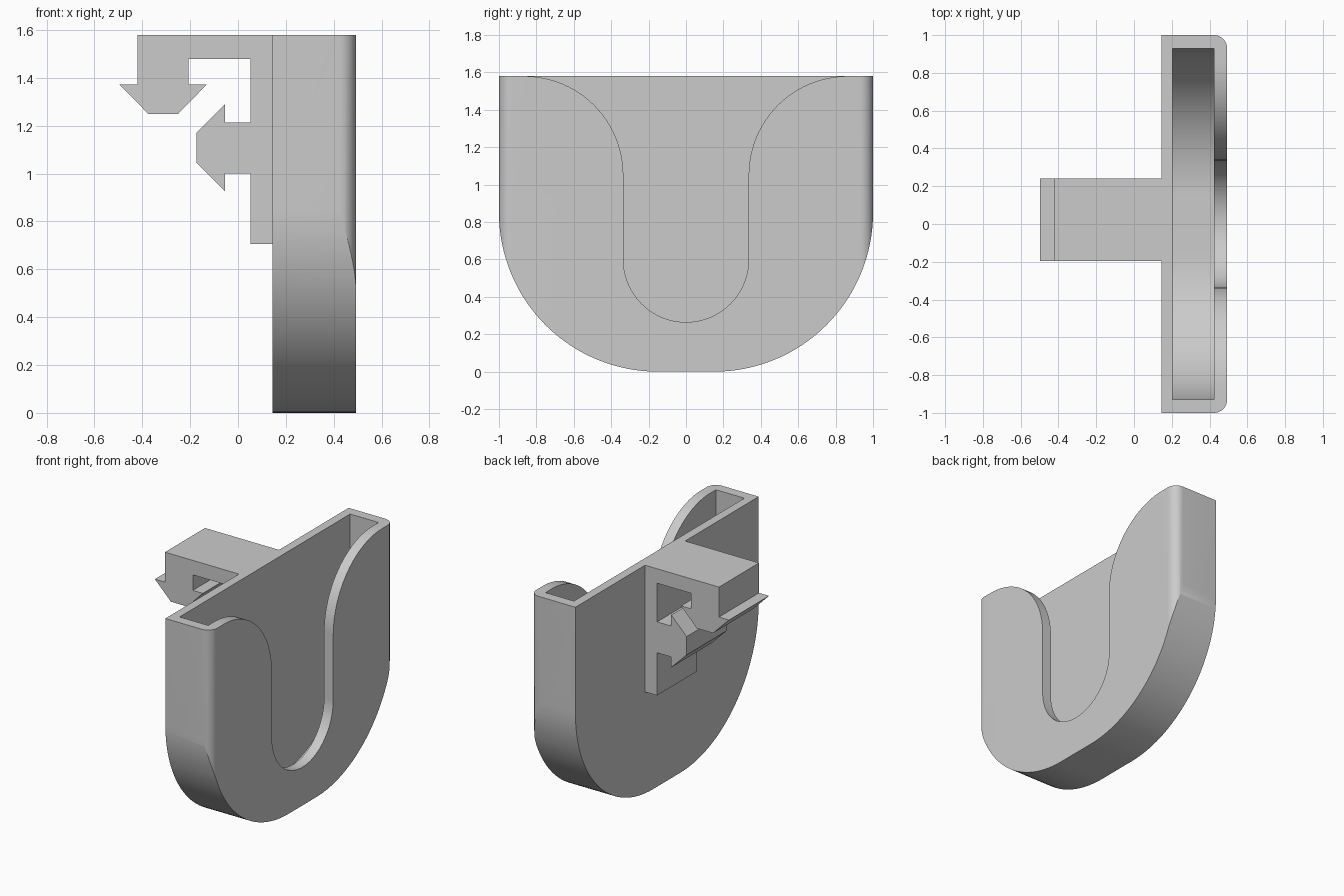
import bpy, bmesh, math
from mathutils import Vector

if "Cube" in bpy.data.objects:
    bpy.data.objects.remove(bpy.data.objects["Cube"])

TOP = 1.58


def arc(cx, cy, r, a0, a1, n=24):
    """Points on a circular arc, angles in degrees."""
    return [(cx + r * math.cos(math.radians(a0 + (a1 - a0) * i / n)),
             cy + r * math.sin(math.radians(a0 + (a1 - a0) * i / n)))
            for i in range(n + 1)]


def prism(name, pts, axis, lo, hi):
    """Extrude a 2D outline along an axis from lo to hi."""
    place = {'x': lambda a, b: (lo, a, b),
             'y': lambda a, b: (a, lo, b),
             'z': lambda a, b: (a, b, lo)}[axis]
    bm = bmesh.new()
    face = bm.faces.new([bm.verts.new(place(a, b)) for a, b in pts])
    ext = bmesh.ops.extrude_face_region(bm, geom=[face])
    step = Vector([(hi - lo) * (axis == k) for k in 'xyz'])
    bmesh.ops.translate(bm, vec=step,
                        verts=[v for v in ext['geom'] if isinstance(v, bmesh.types.BMVert)])
    bmesh.ops.recalc_face_normals(bm, faces=bm.faces)
    me = bpy.data.meshes.new(name)
    bm.to_mesh(me)
    bm.free()
    ob = bpy.data.objects.new(name, me)
    bpy.context.collection.objects.link(ob)
    return ob


def mirrored(half):
    """Close a right-hand outline (bottom to top) with its mirror image."""
    return half + [(-a, b) for a, b in reversed(half) if abs(a) > 1e-6]


def boolean(target, cutter, op):
    mod = target.modifiers.new(op.title(), 'BOOLEAN')
    mod.operation, mod.object, mod.solver = op, cutter, 'EXACT'
    bpy.context.view_layer.objects.active = target
    bpy.ops.object.modifier_apply(modifier=mod.name)
    bpy.data.objects.remove(cutter)


# Cup body: rounded outline, with the front vertical edges filleted
body = prism("cup_body", mirrored(arc(0.15, 0.85, 0.85, -90, 0, 32) + [(1, TOP)]),
             'x', 0.145, 0.493)
plan = [(0.1, -1.1), (0.1, 1.1), (0.423, 1.1)]
plan = ([(0.1, -1.0)] + arc(0.423, -0.93, 0.07, -90, 0, 10)
        + arc(0.423, 0.93, 0.07, 0, 90, 10) + [(0.1, 1.0)])
boolean(body, prism("plan_cutter", plan, 'z', -0.1, TOP + 0.1), 'INTERSECT')

# Hollow pocket, open at the top
pocket = mirrored(arc(0.15, 0.85, 0.78, -90, 0, 32) + [(0.93, TOP + 0.2)])
boolean(body, prism("pocket_cutter", pocket, 'x', 0.205, 0.423), 'DIFFERENCE')

# Flared U opening in the front wall
opening = mirrored(arc(0, 0.6, 0.335, -90, 0) + arc(0.865, 1.05, 0.53, 180, 90)
                   + [(0.865, TOP + 0.2)])
boolean(body, prism("opening_cutter", opening, 'x', 0.4, 0.6), 'DIFFERENCE')

# Mounting clip: plate, top arm with barbed hook, and barbed peg
clip_profile = [
    (0.145, TOP), (-0.42, TOP), (-0.42, 1.373), (-0.497, 1.373), (-0.375, 1.25),
    (-0.25, 1.25), (-0.13, 1.373), (-0.207, 1.373), (-0.207, 1.48), (0.053, 1.48),
    (0.053, 1.213), (-0.055, 1.213), (-0.055, 1.29), (-0.173, 1.172), (-0.173, 1.045),
    (-0.055, 0.927), (-0.055, 1.0), (0.053, 1.0), (0.053, 0.705), (0.145, 0.705)]
clip = prism("mounting_clip", clip_profile, 'y', -0.197, 0.24)

# Smooth curved walls, keep edges sharp
bpy.ops.object.select_all(action='DESELECT')
for ob in (body, clip):
    ob.select_set(True)
bpy.context.view_layer.objects.active = body
bpy.ops.object.shade_smooth_by_angle(angle=math.radians(20))
